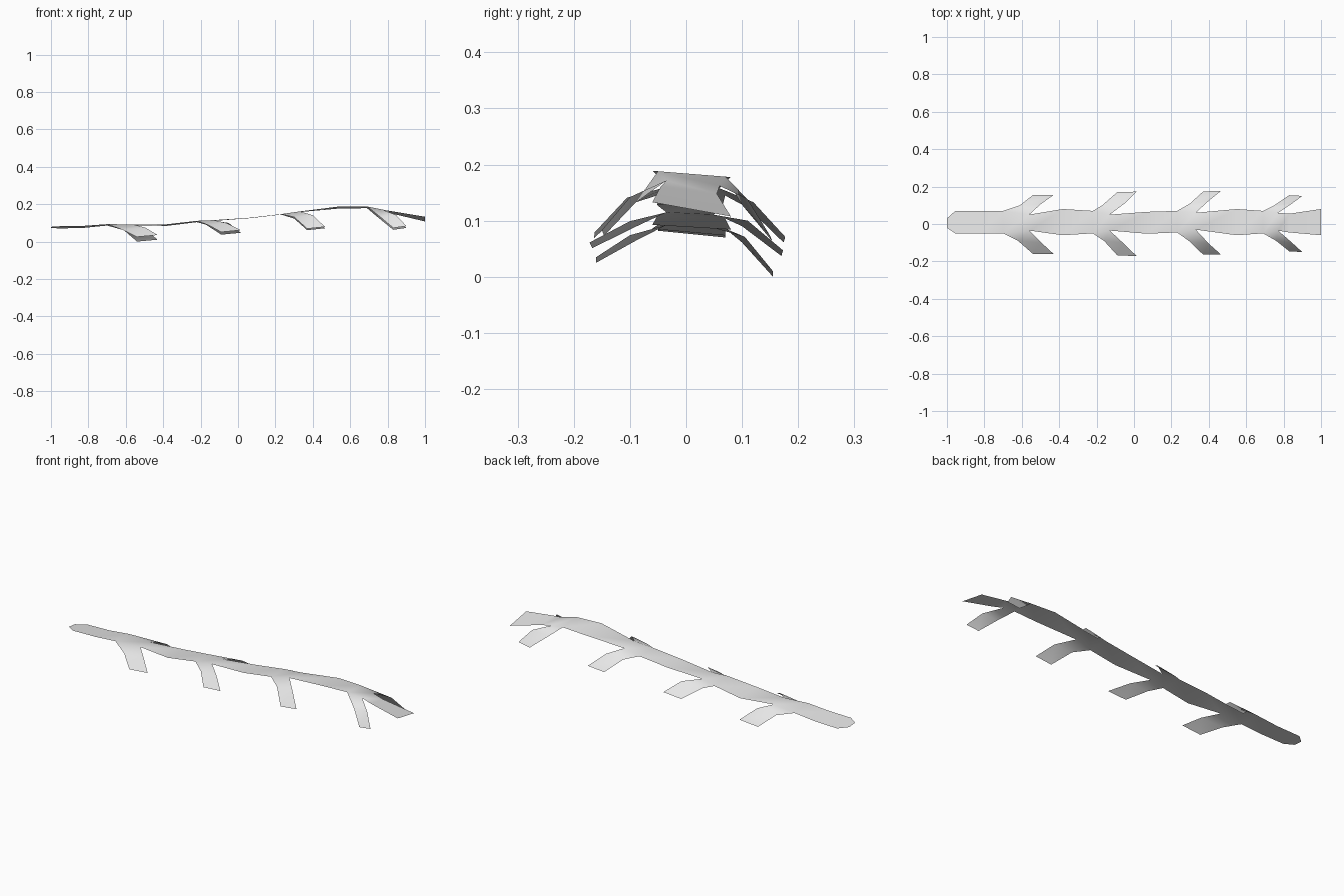
import bpy, bmesh

# Single-sheet fern frond: a drooping stem strip with four pairs of leaflets
mat = bpy.data.materials.new("light grey")
mat.diffuse_color = (0.8, 0.8, 0.8, 1)

# Stem stations: x, lower y edge, upper y edge, centre z, sideways tilt
STEM = [
    (-1.0, -0.02, 0.03, 0.077, -0.10),
    (-0.955, -0.05, 0.07, 0.077, -0.10),
    (-0.82, -0.05, 0.07, 0.08, -0.09),
    (-0.7, -0.05, 0.07, 0.09, -0.06),
    (-0.56, -0.035, 0.05, 0.09, -0.06),
    (-0.38, -0.06, 0.08, 0.089, -0.06),
    (-0.22, -0.05, 0.07, 0.108, -0.06),
    (-0.13, -0.035, 0.05, 0.113, -0.05),
    (0.07, -0.052, 0.065, 0.127, -0.02),
    (0.23, -0.045, 0.07, 0.146, -0.02),
    (0.33, -0.03, 0.06, 0.16, -0.04),
    (0.55, -0.06, 0.08, 0.184, -0.08),
    (0.69, -0.05, 0.07, 0.184, -0.08),
    (0.77, -0.035, 0.06, 0.168, -0.10),
    (0.83, -0.045, 0.055, 0.155, -0.13),
    (1.0, -0.06, 0.08, 0.122, -0.18),
]

# Leaflets: stem station, side, then bend and tip as
# (outer x, outer y, inner x, inner y, z)
LEAFLETS = [
    (3, 1, (-0.61, 0.10, -0.50, 0.105, 0.066), (-0.54, 0.155, -0.43, 0.155, 0.005)),
    (6, 1, (-0.17, 0.10, -0.05, 0.11, 0.095), (-0.09, 0.17, 0.015, 0.173, 0.042)),
    (9, 1, (0.30, 0.11, 0.395, 0.12, 0.128), (0.37, 0.174, 0.465, 0.177, 0.066)),
    (12, 1, (0.75, 0.10, 0.845, 0.11, 0.133), (0.83, 0.154, 0.90, 0.15, 0.068)),
    (3, 0, (-0.62, -0.09, -0.495, -0.10, 0.069), (-0.54, -0.16, -0.43, -0.16, 0.030)),
    (6, 0, (-0.16, -0.09, -0.06, -0.10, 0.094), (-0.09, -0.167, 0.015, -0.172, 0.056)),
    (9, 0, (0.30, -0.095, 0.40, -0.105, 0.136), (0.37, -0.164, 0.465, -0.163, 0.074)),
    (12, 0, (0.76, -0.09, 0.845, -0.10, 0.137), (0.83, -0.146, 0.90, -0.15, 0.078)),
]

bm = bmesh.new()

# Stem strip
rows = []
for x, lo, hi, z, tilt in STEM:
    rows.append([bm.verts.new((x, y, z + tilt * y)) for y in (lo, hi)])
for a, b in zip(rows, rows[1:]):
    bm.faces.new((a[0], b[0], b[1], a[1]))

# Leaflets, two faces each, grown from the stem edge
for i, side, *sections in LEAFLETS:
    prev = (rows[i][side], rows[i + 1][side])
    for ox, oy, ix, iy, z in sections:
        cur = (bm.verts.new((ox, oy, z - 0.005)), bm.verts.new((ix, iy, z + 0.005)))
        loop = [prev[0], prev[1], cur[1], cur[0]]
        bm.faces.new(loop if side else loop[::-1])
        prev = cur

for f in bm.faces:
    f.smooth = True

mesh = bpy.data.meshes.new("fern_frond")
bm.to_mesh(mesh)
bm.free()
mesh.materials.append(mat)
frond = bpy.data.objects.new("fern_frond", mesh)
bpy.context.collection.objects.link(frond)
